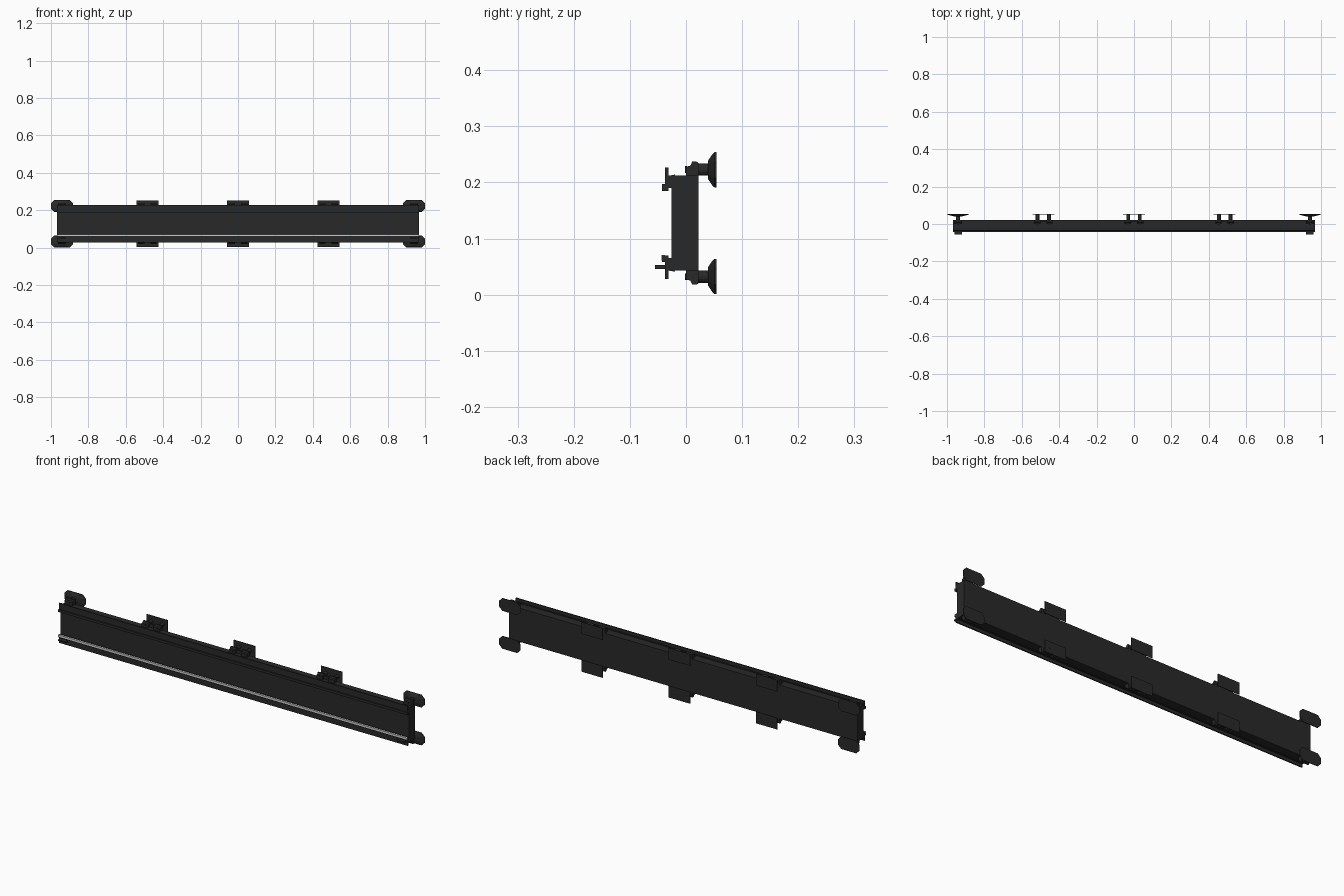
import bpy, bmesh, math
from mathutils import Matrix, Vector

if "Cube" in bpy.data.objects:
    bpy.data.objects.remove(bpy.data.objects["Cube"])

MID = 0.1275  # height of the mirror plane between upper and lower hardware


def material(name, c):
    m = bpy.data.materials.new(name)
    m.diffuse_color = (c, c, c, 1)
    m.use_nodes = True
    m.node_tree.nodes["Principled BSDF"].inputs["Base Color"].default_value = m.diffuse_color
    return m


DARK = material("dark_metal", 0.022)
LIGHT = material("light_strip", 0.55)


def finish(name, bm, mat=DARK, flip=False):
    if flip:
        for v in bm.verts:
            v.co.z = 2 * MID - v.co.z
    bmesh.ops.recalc_face_normals(bm, faces=bm.faces)
    me = bpy.data.meshes.new(name)
    bm.to_mesh(me)
    bm.free()
    me.materials.append(mat)
    ob = bpy.data.objects.new(name, me)
    bpy.context.collection.objects.link(ob)
    return ob


def add_box(bm, x, y, z):
    size = [b - a for a, b in (x, y, z)]
    mid = [(a + b) / 2 for a, b in (x, y, z)]
    bmesh.ops.create_cube(bm, size=1, matrix=Matrix.Translation(mid) @ Matrix.Diagonal((*size, 1)))


def add_rod(bm, x, z, y0, y1, r, n=16):
    m = Matrix.Translation((x, (y0 + y1) / 2, z)) @ Matrix.Rotation(math.pi / 2, 4, 'X')
    bmesh.ops.create_cone(bm, cap_ends=True, segments=n, radius1=r, radius2=r, depth=y1 - y0, matrix=m)


def extrude_x(bm, profile, x0, x1):
    f = bm.faces.new([bm.verts.new((x0, y, z)) for y, z in profile])
    r = bmesh.ops.extrude_face_region(bm, geom=[f])
    for v in r["geom"]:
        if isinstance(v, bmesh.types.BMVert):
            v.co.x = x1


def add_clamp(bm, x, w):
    # stepped clamp that grips the beam edge
    extrude_x(bm, [(0, 0.205), (0.022, 0.205), (0.022, 0.235), (0.019, 0.237),
                   (0.011, 0.237), (0.008, 0.23), (0, 0.228)], x - w, x + w)


def add_pad(bm, x, z):
    # elongated octagonal foot that domes down to its stem
    rings = []
    for y, sx, sz in [(0.054, 0.059, 0.0315), (0.051, 0.059, 0.0315), (0.047, 0.045, 0.028),
                      (0.043, 0.029, 0.022), (0.039, 0.016, 0.016)]:
        c = 0.55 * sz
        pts = [(sx, sz - c), (sx - c, sz), (c - sx, sz), (-sx, sz - c),
               (-sx, c - sz), (c - sx, -sz), (sx - c, -sz), (sx, c - sz)]
        rings.append([bm.verts.new((x + a, y, z + b)) for a, b in pts])
    for r0, r1 in zip(rings, rings[1:]):
        for i in range(8):
            j = (i + 1) % 8
            bm.faces.new((r0[i], r0[j], r1[j], r1[i]))
    bm.faces.new(rings[0])
    bm.faces.new(rings[-1])


L = 0.968

# main beam
bm = bmesh.new()
add_box(bm, (-L, L), (-0.026, 0.022), (0.043, 0.212))
finish("beam", bm)

# front rails with upright lip and stop ridge
for flip, side in ((False, "upper"), (True, "lower")):
    bm = bmesh.new()
    extrude_x(bm, [(-0.02, 0.214), (-0.031, 0.212), (-0.031, 0.227), (-0.037, 0.227), (-0.037, 0.197),
                   (-0.043, 0.197), (-0.043, 0.185), (-0.031, 0.185), (-0.031, 0.19), (-0.02, 0.19)], -L, L)
    finish(side + "_rail", bm, flip=flip)

# light strip on the lower ridge
bm = bmesh.new()
add_box(bm, (-L, L), (-0.0437, -0.037), (0.061, 0.0705))
finish("light_strip", bm, LIGHT)

# small front tabs near each end
for sx, side in ((-1, "left"), (1, "right")):
    bm = bmesh.new()
    add_box(bm, (sx * 0.94 - 0.02, sx * 0.94 + 0.02), (-0.055, -0.034), (0.046, 0.053))
    finish(side + "_front_tab", bm)

for flip, row in ((False, "upper"), (True, "lower")):
    # end feet: clamp, stem and pad
    for sx, side in ((-1, "left"), (1, "right")):
        x = sx * 0.941
        bm = bmesh.new()
        add_clamp(bm, x, 0.022)
        add_rod(bm, x, 0.223, 0.02, 0.041, 0.011)
        add_rod(bm, x, 0.223, -0.002, 0.002, 0.006, 6)
        add_pad(bm, x, 0.2225)
        finish(f"{row}_{side}_foot", bm, flip=flip)
    # wall brackets: two clamps, two stems, flat plate and bolt heads
    for i, x in enumerate((-0.485, 0, 0.485)):
        bm = bmesh.new()
        add_box(bm, (x - 0.059, x + 0.059), (0.0505, 0.0535), (0.193, 0.252))
        add_box(bm, (x - 0.05, x + 0.05), (0.012, 0.021), (0.21, 0.228))
        for s in (-1, 1):
            add_clamp(bm, x + s * 0.033, 0.017)
            add_rod(bm, x + s * 0.031, 0.223, 0.02, 0.051, 0.01)
            add_rod(bm, x + s * 0.033, 0.222, -0.002, 0.002, 0.005, 6)
            add_rod(bm, x + s * 0.031, 0.223, 0.053, 0.054, 0.004, 8)
        finish(f"{row}_bracket_{i + 1}", bm, flip=flip)
